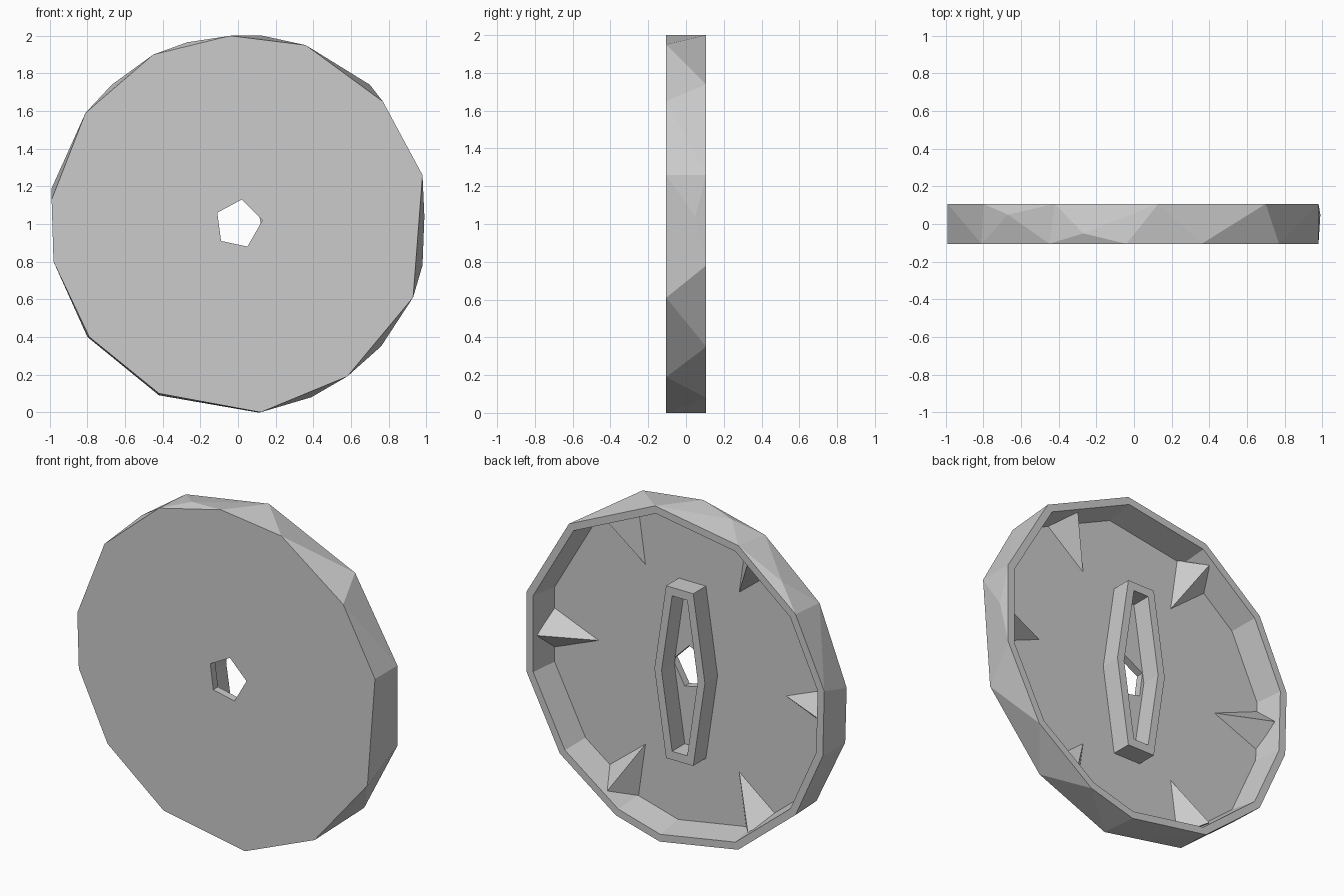
import bpy
import bmesh
from math import cos, sin, radians

old = bpy.data.objects.get("Cube")
if old:
    bpy.data.objects.remove(old, do_unlink=True)

FRONT, FLOOR, BACK = -0.105, -0.06, 0.107

grey = bpy.data.materials.new("plain grey")
grey.use_nodes = True
colour = (0.6, 0.6, 0.6, 1)
grey.diffuse_color = colour
grey.node_tree.nodes["Principled BSDF"].inputs["Base Color"].default_value = colour


def finish(name, bm):
    bmesh.ops.recalc_face_normals(bm, faces=bm.faces)
    mesh = bpy.data.meshes.new(name)
    bm.to_mesh(mesh)
    bm.free()
    mesh.materials.append(grey)
    obj = bpy.data.objects.new(name, mesh)
    bpy.context.collection.objects.link(obj)
    return obj


def at(points, y, scale=1.0):
    return [(x * scale, y, 1 + z * scale) for x, z in points]


def loft(name, loops, closed=False):
    """Skin a row of equal loops, capping the ends or joining them."""
    bm = bmesh.new()
    rows = [[bm.verts.new(p) for p in loop] for loop in loops]
    n = len(rows[0])
    pairs = list(zip(rows, rows[1:]))
    if closed:
        pairs.append((rows[-1], rows[0]))
    else:
        bm.faces.new(rows[0])
        bm.faces.new(rows[-1])
    for a, b in pairs:
        for i in range(n):
            j = (i + 1) % n
            bm.faces.new((a[i], a[j], b[j], b[i]))
    return finish(name, bm)


def hull(name, points):
    bm = bmesh.new()
    for p in points:
        bm.verts.new(p)
    bmesh.ops.convex_hull(bm, input=bm.verts)
    bmesh.ops.dissolve_limit(bm, angle_limit=radians(0.5), verts=bm.verts, edges=bm.edges)
    return finish(name, bm)


def cut(obj, cutter):
    mod = obj.modifiers.new("cut", "BOOLEAN")
    mod.operation = "DIFFERENCE"
    mod.solver = "EXACT"
    mod.object = cutter
    bpy.context.view_layer.objects.active = obj
    bpy.ops.object.modifier_apply(modifier=mod.name)
    bpy.data.objects.remove(cutter, do_unlink=True)


# Irregular faceted disc
front_ring = [(-.04, 1), (.36, .95), (.77, .65), (.98, .26), (.93, -.39),
              (.58, -.81), (.12, -1), (-.42, -.9), (-.79, -.6),
              (-.98, -.2), (-.99, .13), (-.81, .59), (-.45, .9)]
back_ring = [(.13, 1), (.7, .74), (.98, .26), (.98, -.22), (.76, -.65),
             (.39, -.92), (.1, -1), (-.42, -.91), (-.8, -.6),
             (-.98, -.2), (-.99, .19), (-.8, .6), (-.42, .91)]
middle = [(.99, .05, 1.04), (-.67, .05, 1.74), (-.27, -.05, 1.965)]
disc = hull("wheel_disc", at(front_ring, FRONT) + at(back_ring, BACK) + middle)

# Hollow back and five-sided axle hole
cut(disc, loft("cavity", [at(back_ring, FLOOR, .93), at(back_ring, BACK + .03, .96)]))
hole = [(.02, .13), (.13, .02), (.05, -.12), (-.09, -.09), (-.11, .06)]
cut(disc, loft("hole", [at(hole, FRONT - .1), at(hole, FLOOR + .1)]))

# Long six-sided hub collar
outer = [(.09, .515), (.167, 0), (.09, -.515), (-.09, -.515), (-.167, 0), (-.09, .515)]
inner = [(.05, .465), (.12, 0), (.05, -.465), (-.05, -.465), (-.12, 0), (-.05, .465)]
loft("hub_collar", [at(outer, FLOOR - .005), at(outer, .06),
                    at(inner, .06), at(inner, FLOOR - .005)], closed=True)

# Six pointed ribs inside the rim
for k in range(6):
    a = radians(60 * k)

    def polar(r, side, y):
        return (r * cos(a) - side * sin(a), y, 1 + r * sin(a) + side * cos(a))

    hull(f"rim_rib_{k + 1}", [polar(.62, 0, FLOOR), polar(.92, .12, FLOOR),
                              polar(.92, -.12, FLOOR), polar(.93, 0, .08)])
